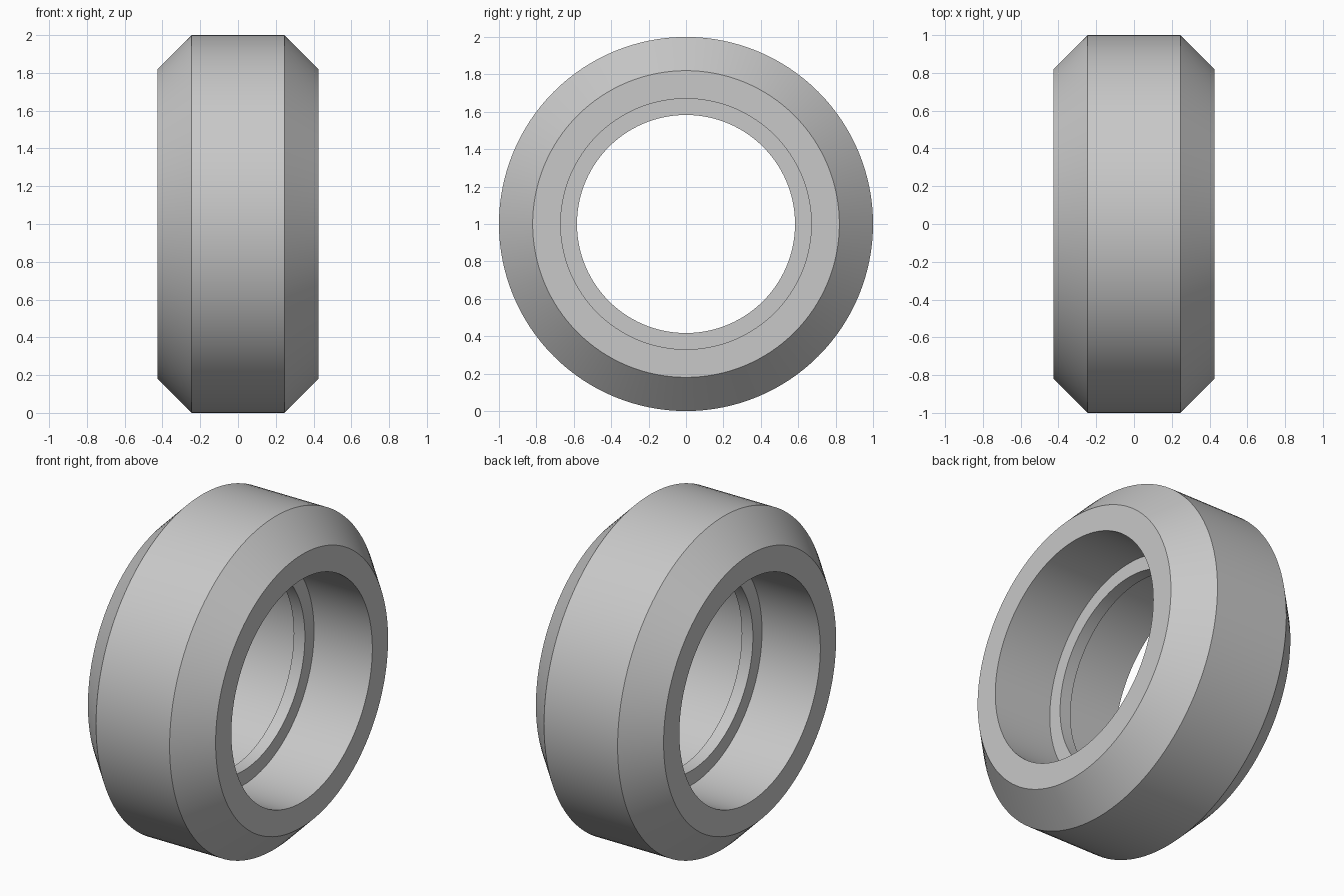
import bpy, bmesh, math
from mathutils import Vector

cube = bpy.data.objects.get("Cube")
if cube:
    bpy.data.objects.remove(cube, do_unlink=True)

SEGMENTS = 128

# Plain grey metal
grey = bpy.data.materials.new("grey metal")
grey.use_nodes = True
colour = (0.58, 0.58, 0.58, 1)
grey.diffuse_color = colour
grey.node_tree.nodes["Principled BSDF"].inputs["Base Color"].default_value = colour

# Half cross-section (x, radius): tread, chamfer, side face, bore, central lip
half = [(0.245, 1.0), (0.425, 0.82), (0.425, 0.67), (0.037, 0.67), (0.037, 0.583)]
profile = half + [(-x, r) for x, r in reversed(half)]

# Revolve the closed section around the x axis
bm = bmesh.new()
verts = [bm.verts.new((x, 0, r)) for x, r in profile]
edges = [bm.edges.new((v, verts[(i + 1) % len(verts)])) for i, v in enumerate(verts)]
bmesh.ops.spin(bm, geom=verts + edges, cent=(0, 0, 0), axis=(1, 0, 0),
               angle=math.tau, steps=SEGMENTS, use_merge=False)
bmesh.ops.remove_doubles(bm, verts=bm.verts, dist=0.0005)
bmesh.ops.recalc_face_normals(bm, faces=bm.faces)
bmesh.ops.translate(bm, verts=bm.verts, vec=Vector((0, 0, 1)))

mesh = bpy.data.meshes.new("chamfered_ring")
bm.to_mesh(mesh)
bm.free()
mesh.materials.append(grey)
ring = bpy.data.objects.new("chamfered_ring", mesh)
bpy.context.collection.objects.link(ring)

# Smooth round surfaces, crisp corners
bpy.ops.object.select_all(action='DESELECT')
ring.select_set(True)
bpy.context.view_layer.objects.active = ring
bpy.ops.object.shade_smooth_by_angle(angle=math.radians(30))
